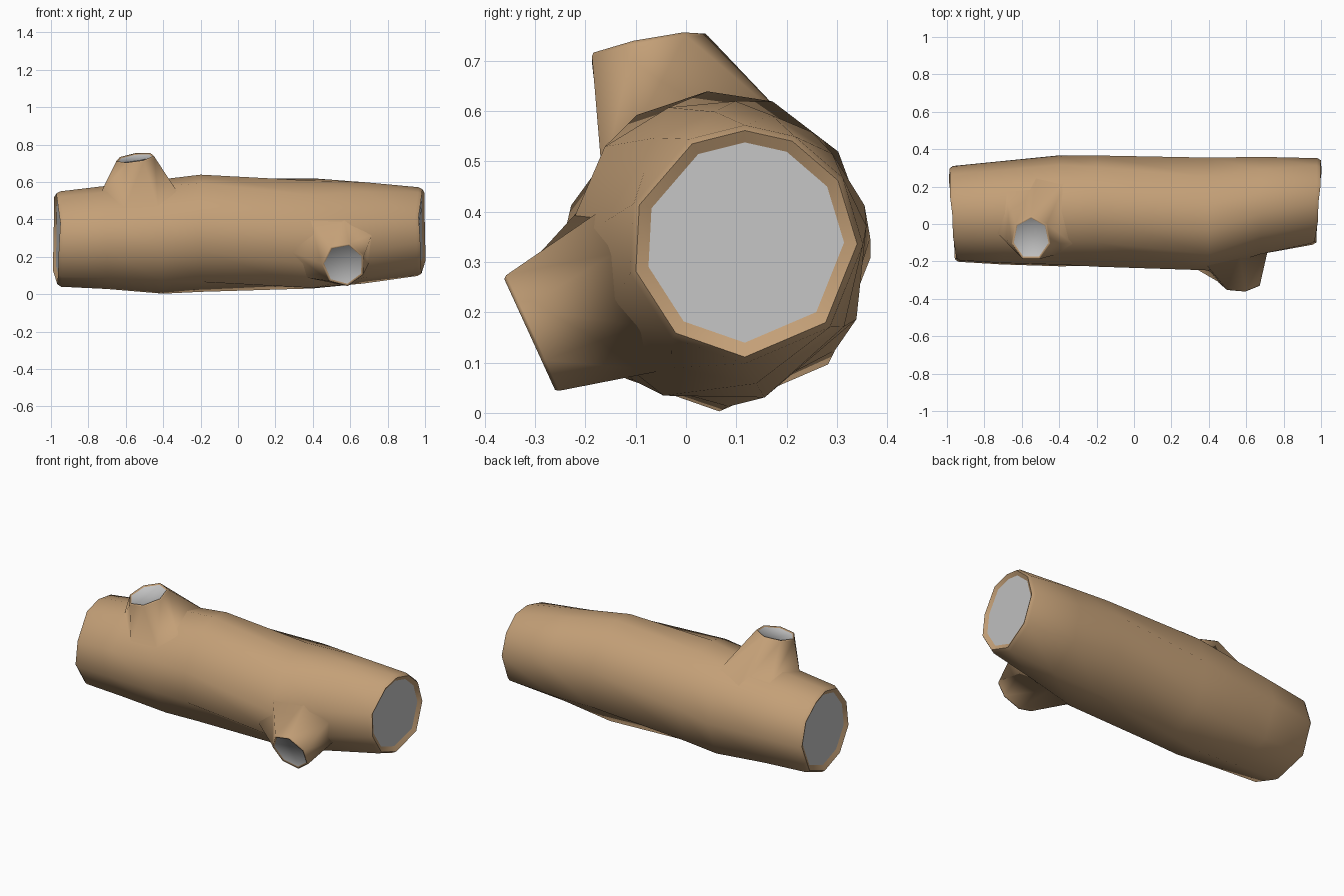
import bpy
import bmesh
import math
from mathutils import Vector
from mathutils.bvhtree import BVHTree

if "Cube" in bpy.data.objects:
    bpy.data.objects.remove(bpy.data.objects["Cube"], do_unlink=True)


def material(name, color):
    mat = bpy.data.materials.new(name)
    mat.use_nodes = True
    mat.diffuse_color = color
    mat.node_tree.nodes["Principled BSDF"].inputs["Base Color"].default_value = color
    return mat


BARK = material("bark brown", (0.55, 0.35, 0.185, 1))
CUT = material("cut wood grey", (0.555, 0.555, 0.555, 1))


def ring(center, u, v, angles):
    c, u, v = Vector(center), Vector(u), Vector(v)
    return [c + u * math.cos(a) + v * math.sin(a) for a in map(math.radians, angles)]


def inset(points, scale, shift):
    """Shrink a ring toward its middle and move it."""
    mid = sum(points, Vector()) / len(points)
    return [mid + (p - mid) * scale + Vector(shift) for p in points]


def loft(name, rings, start_cap, end_cap):
    """Skin the rings with bark; a cap can be closed with cut wood."""
    bm = bmesh.new()
    loops = [[bm.verts.new(p) for p in r] for r in rings]
    n = len(loops[0])
    for a, b in zip(loops, loops[1:]):
        for i in range(n):
            j = (i + 1) % n
            bm.faces.new((a[i], a[j], b[j], b[i]))
    for loop, wanted in ((loops[0], start_cap), (loops[-1], end_cap)):
        if wanted:
            bm.faces.new(loop).material_index = 1
    bmesh.ops.recalc_face_normals(bm, faces=bm.faces)
    mesh = bpy.data.meshes.new(name)
    bm.to_mesh(mesh)
    bm.free()
    mesh.materials.append(BARK)
    mesh.materials.append(CUT)
    obj = bpy.data.objects.new(name, mesh)
    bpy.context.collection.objects.link(obj)
    bpy.ops.object.select_all(action="DESELECT")
    obj.select_set(True)
    bpy.context.view_layer.objects.active = obj
    bpy.ops.object.shade_smooth_by_angle(angle=math.radians(55))
    for face in mesh.polygons:
        if face.material_index == 1:
            face.use_smooth = False
    return obj


# Trunk: x, y range, z range and twist of each section
ANGLES = (90, 118, 160, 194, 232, 270, 316, 360, 394, 425)
SECTIONS = (
    (-0.955, -0.21, 0.31, 0.04, 0.55, 0),
    (-0.70, -0.225, 0.337, 0.028, 0.58, 0),
    (-0.40, -0.235, 0.367, 0.003, 0.615, 0),
    (-0.20, -0.24, 0.367, 0.012, 0.64, 4),
    (0.40, -0.248, 0.37, 0.016, 0.622, 18),
    (0.68, -0.165, 0.362, 0.055, 0.602, 9),
    (0.965, -0.118, 0.352, 0.098, 0.572, 0),
)
body = []
for x, y0, y1, z0, z1, twist in SECTIONS:
    body.append(ring((x, (y0 + y1) / 2, (z0 + z1) / 2),
                     (0, (y1 - y0) / 2, 0), (0, 0, (z1 - z0) / 2),
                     [a + twist for a in ANGLES]))

# Slant and roughen both sawn ends
for loop, side in ((body[0], -1), (body[-1], 1)):
    for i, p in enumerate(loop):
        p.x += side * (0.07 * (p.y - 0.1) + 0.006 * math.sin(i * 2.3))


def rim(loop, side):
    return [inset(loop, 0.95, (side * 0.02, 0, 0)),
            inset(loop, 0.84, (side * 0.006, 0, 0))]


trunk = loft("log_trunk", rim(body[0], -1)[::-1] + body + rim(body[-1], 1), True, True)
surface = BVHTree.FromPolygons([v.co for v in trunk.data.vertices],
                               [tuple(f.vertices) for f in trunk.data.polygons])


def stub(name, base, tip, phase, out):
    """Branch stub whose foot lies on the trunk and blends into its shading."""
    angles = [phase + k * 360 / 7 for k in range(7)]
    foot = []
    for p in ring(*base, angles):
        spot, normal = surface.find_nearest(p)[:2]
        foot.append(spot - normal * 0.004)
    top = ring(*tip, angles)
    edge = inset(top, 0.96, Vector(out) * 0.007)
    obj = loft(name, [foot, top, edge, inset(top, 0.89, (0, 0, 0))], False, True)
    axis = Vector((0, 0.065, 0.32))
    normals = [Vector((0, p.y, p.z)) - axis for p in foot]
    normals = [n.normalized() for n in normals]
    normals += [Vector()] * (len(obj.data.vertices) - len(foot))
    obj.data.normals_split_custom_set_from_vertices(normals)


stub("top_branch_stub",
     ((-0.52, 0.02, 0.49), (0.21, 0, 0), (0, 0.24, 0)),
     ((-0.55, -0.077, 0.724), (0.107, 0, 0.015), (0, 0.122, 0.024)),
     90, (-0.1, -0.2, 0.97))
stub("front_branch_stub",
     ((0.515, -0.15, 0.235), (0.225, 0, 0), (0, -0.05, 0.2)),
     ((0.565, -0.305, 0.16), (0.118, 0, 0), (0, -0.054, 0.118)),
     75, (0, -0.89, -0.46))
